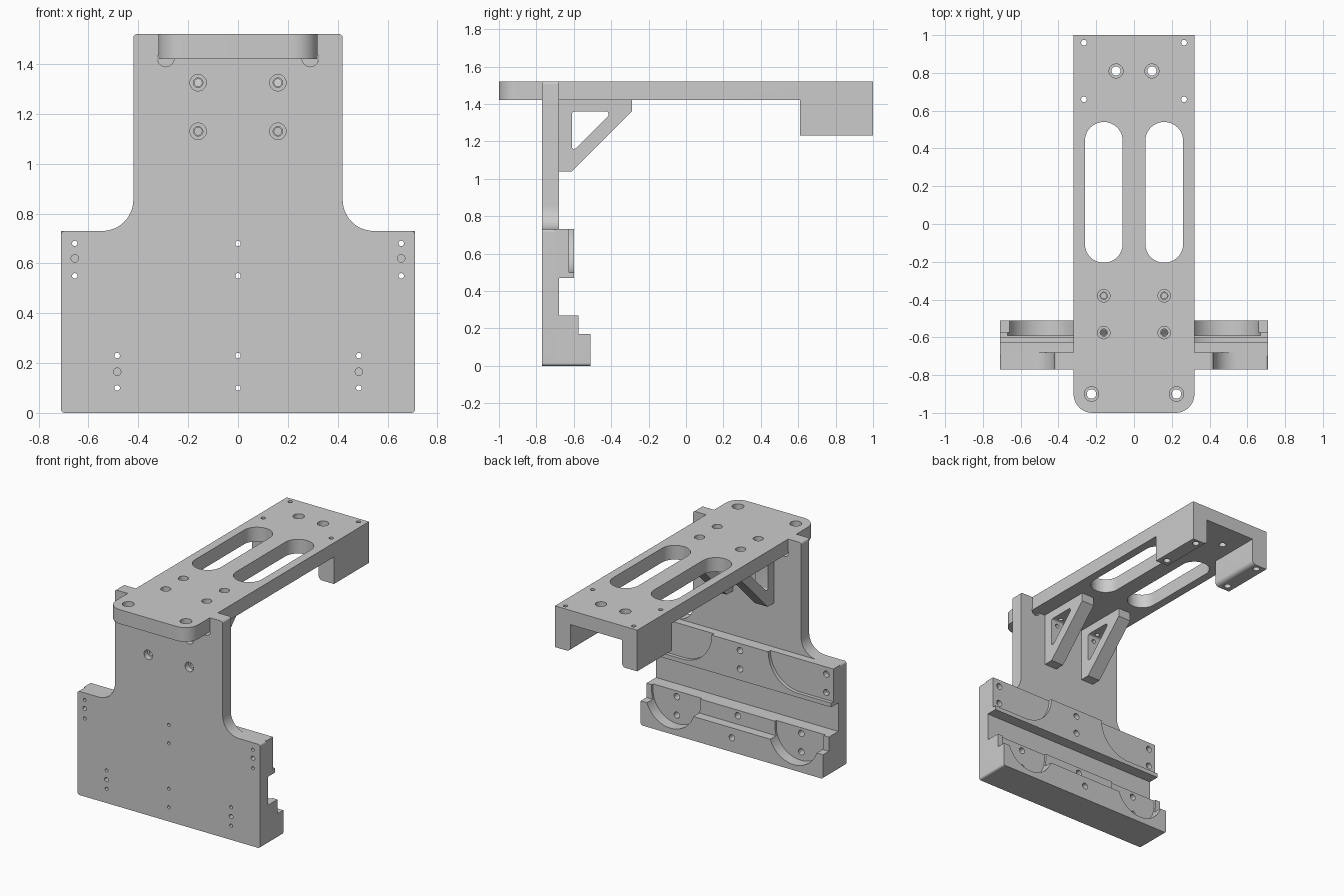
import bpy, bmesh, math
from mathutils import Vector

if "Cube" in bpy.data.objects:
    bpy.data.objects.remove(bpy.data.objects["Cube"])


def outline(corners, n=12):
    """Corners (u, v, radius) -> points with rounded corners."""
    pts = []
    for i, (u, v, r) in enumerate(corners):
        p = Vector((u, v))
        if r == 0:
            pts.append(p)
            continue
        d1 = (Vector(corners[i - 1][:2]) - p).normalized()
        d2 = (Vector(corners[(i + 1) % len(corners)][:2]) - p).normalized()
        half = d1.angle(d2) / 2
        c = p + (d1 + d2).normalized() * r / math.sin(half)
        a = p + d1 * r / math.tan(half) - c
        b = p + d2 * r / math.tan(half) - c
        a0 = math.atan2(a.y, a.x)
        da = (math.atan2(b.y, b.x) - a0 + math.pi) % (2 * math.pi) - math.pi
        for k in range(n + 1):
            t = a0 + da * k / n
            pts.append(c + Vector((math.cos(t), math.sin(t))) * r)
    return pts


def prism(name, axis, pts, a, b):
    """Extrude a 2D outline along an axis from a to b."""
    place = {'x': lambda p: (a, p[0], p[1]),
             'y': lambda p: (p[0], a, p[1]),
             'z': lambda p: (p[0], p[1], a)}[axis]
    bm = bmesh.new()
    face = bm.faces.new([bm.verts.new(place(p)) for p in pts])
    ext = bmesh.ops.extrude_face_region(bm, geom=[face])
    move = Vector([b - a if axis == k else 0 for k in 'xyz'])
    bmesh.ops.translate(bm, vec=move,
                        verts=[g for g in ext['geom'] if isinstance(g, bmesh.types.BMVert)])
    bmesh.ops.recalc_face_normals(bm, faces=bm.faces)
    me = bpy.data.meshes.new(name)
    bm.to_mesh(me)
    bm.free()
    ob = bpy.data.objects.new(name, me)
    bpy.context.collection.objects.link(ob)
    return ob


def box_pts(u0, u1, v0, v1, r=0.0):
    return outline([(u0, v0, r), (u1, v0, r), (u1, v1, r), (u0, v1, r)])


def combine(ob, tool, op='DIFFERENCE'):
    m = ob.modifiers.new('bool', 'BOOLEAN')
    m.operation, m.object, m.solver = op, tool, 'EXACT'
    bpy.context.view_layer.objects.active = ob
    bpy.ops.object.modifier_apply(modifier=m.name)
    bpy.data.objects.remove(tool)


def hole(ob, axis, u, v, r, a, b):
    pts = [(u + r * math.cos(k * math.pi / 14), v + r * math.sin(k * math.pi / 14))
           for k in range(28)]
    combine(ob, prism('cutter', axis, pts, a, b))


# Front plate: half profile mirrored
half = [(0.71, 0, 0.015), (0.71, 0.73, 0.015), (0.42, 0.73, 0.125), (0.42, 1.52, 0.015)]
full = half + [(-x, z, r) for x, z, r in reversed(half)]
plate = prism('front_plate', 'y', outline(full), -0.77, -0.68)

# Rails on the back of the plate
combine(plate, prism('upper_rail', 'y', box_pts(-0.71, 0.71, 0.47, 0.73), -0.70, -0.60), 'UNION')
for top, y0, y1 in ((0.27, -0.70, -0.575), (0.17, -0.60, -0.51)):
    pts = outline([(-0.71, 0, 0.015), (0.71, 0, 0.015), (0.71, top, 0), (-0.71, top, 0)])
    combine(plate, prism('lower_rail', 'y', pts, y0, y1), 'UNION')

# Notch for the top plate, with corner reliefs
combine(plate, prism('cutter', 'y', box_pts(-0.32, 0.32, 1.42, 1.6), -0.9, -0.6))
for s in (-1, 1):
    hole(plate, 'y', s * 0.29, 1.422, 0.033, -0.9, -0.6)
    # Round-ended pockets in the rails
    up = [(s * 0.22, 0.75, 0), (s * 0.22, 0.50, 0.23), (s * 0.75, 0.50, 0), (s * 0.75, 0.75, 0)]
    combine(plate, prism('cutter', 'y', outline(up, 20), -0.625, -0.4))
    low = [(s * 0.29, 0.3, 0), (s * 0.29, 0.04, 0.1895), (s * 0.67, 0.04, 0.1895), (s * 0.67, 0.3, 0)]
    combine(plate, prism('cutter', 'y', outline(low, 20), -0.59, -0.4))
    # Dowel holes and counterbored gusset screws
    for x, z in ((0.655, 0.62), (0.485, 0.165)):
        hole(plate, 'y', s * x, z, 0.015, -0.9, -0.72)
    for z in (1.13, 1.325):
        hole(plate, 'y', s * 0.16, z, 0.033, -0.9, -0.73)
        hole(plate, 'y', s * 0.16, z, 0.019, -0.9, -0.6)

# Rail screw holes, wider from the back
for x, zs in ((0, (0.1, 0.23, 0.55, 0.68)), (0.655, (0.55, 0.68)), (0.485, (0.1, 0.23))):
    for s in ((1,) if x == 0 else (-1, 1)):
        for z in zs:
            hole(plate, 'y', s * x, z, 0.011, -0.9, -0.4)
            hole(plate, 'y', s * x, z, 0.022, -0.66, -0.4)

# Top plate with rear legs
top = prism('top_plate', 'z', outline([(-0.32, -1, 0.1), (0.32, -1, 0.1), (0.32, 1, 0), (-0.32, 1, 0)]),
            1.42, 1.52)
for s in (-1, 1):
    leg = [(s * 0.32, 1.23, 0), (s * 0.2, 1.23, 0.03), (s * 0.2, 1.46, 0), (s * 0.32, 1.46, 0)]
    combine(top, prism('leg', 'y', outline(leg), 0.61, 1.0), 'UNION')
for s in (-1, 1):
    # Long slots
    combine(top, prism('cutter', 'z', box_pts(s * 0.16 - 0.1, s * 0.16 + 0.1, -0.205, 0.54, 0.0995), 1.3, 1.6))
    # Counterbored holes
    for x, y, r, big in ((0.095, 0.81, 0.024, 0.037), (0.225, -0.9, 0.025, 0.038),
                         (0.16, -0.38, 0.019, 0.033), (0.16, -0.575, 0.019, 0.033)):
        hole(top, 'z', s * x, y, big, 1.47, 1.6)
        hole(top, 'z', s * x, y, r, 1.3, 1.6)
    # Leg holes
    for y in (0.66, 0.96):
        hole(top, 'z', s * 0.265, y, 0.015, 1.1, 1.6)
        hole(top, 'z', s * 0.265, y, 0.023, 1.1, 1.30)

# Triangular gussets with an open centre
for s, side in ((-1, 'left'), (1, 'right')):
    pts = outline([(-0.68, 1.42, 0), (-0.29, 1.42, 0), (-0.29, 1.36, 0), (-0.61, 1.04, 0), (-0.68, 1.04, 0)])
    g = prism(side + '_gusset', 'x', pts, s * 0.16 - 0.05, s * 0.16 + 0.05)
    inner = outline([(-0.61, 1.36, 0.015), (-0.415, 1.36, 0.012), (-0.415, 1.335, 0.02),
                     (-0.59, 1.16, 0.02), (-0.61, 1.16, 0.008)], 6)
    combine(g, prism('cutter', 'x', inner, s * 0.16 - 0.2, s * 0.16 + 0.2))
    for z in (1.13, 1.325):
        hole(g, 'y', s * 0.16, z, 0.015, -0.8, -0.6)
    for y in (-0.38, -0.575):
        hole(g, 'z', s * 0.16, y, 0.015, 1.35, 1.6)

# Smooth the curved walls, keep edges sharp
for ob in bpy.context.scene.objects:
    ob.select_set(True)
    bpy.context.view_layer.objects.active = ob
bpy.ops.object.shade_smooth_by_angle(angle=math.radians(30))
